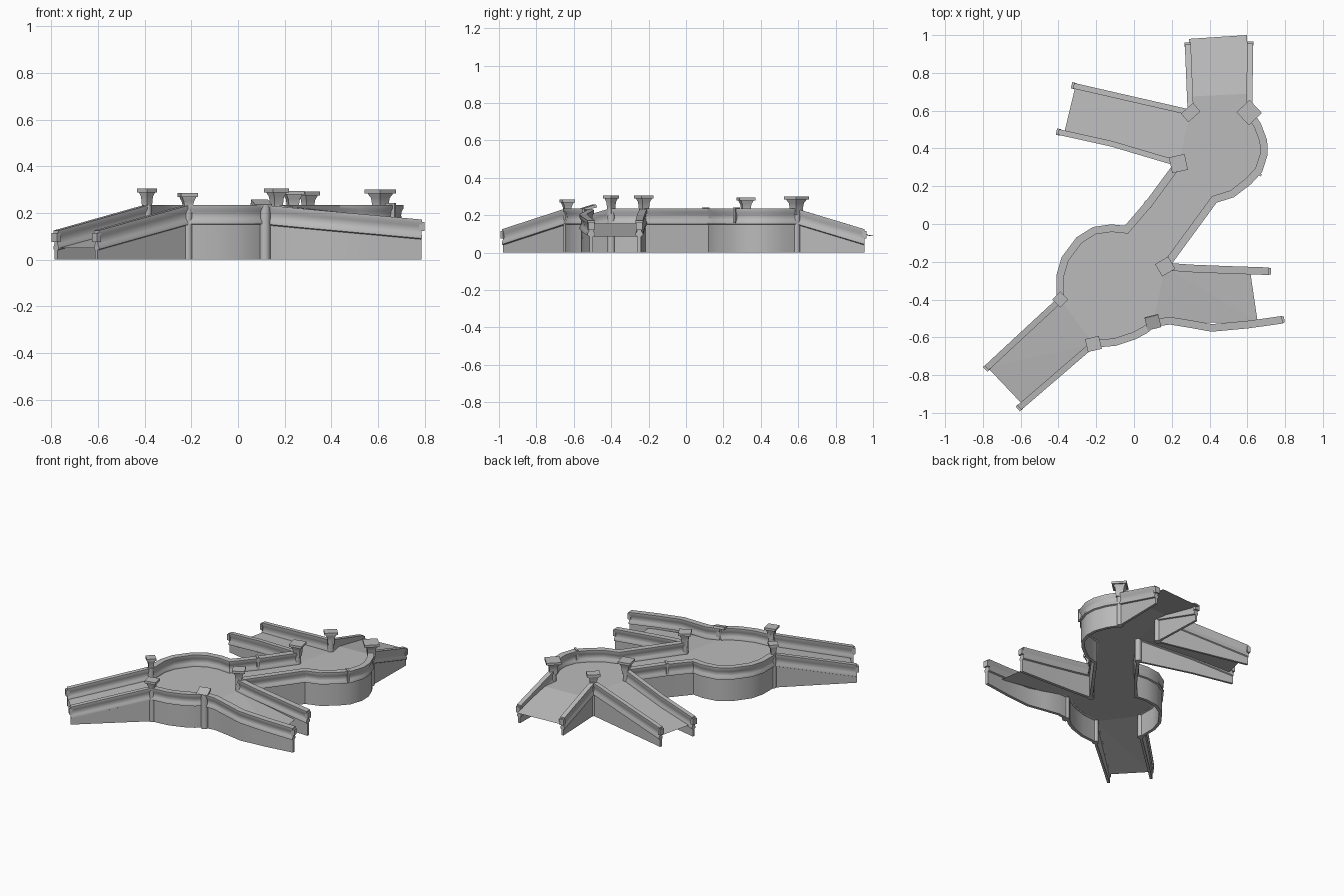
import bpy, bmesh, math
from mathutils import Vector, Matrix

cube = bpy.data.objects.get("Cube")
if cube:
    bpy.data.objects.remove(cube, do_unlink=True)

GREY = (0.5, 0.5, 0.5, 1)
stone = bpy.data.materials.new("grey_stone")
stone.use_nodes = True
stone.diffuse_color = GREY
stone.node_tree.nodes["Principled BSDF"].inputs["Base Color"].default_value = GREY

DECK = 0.155


def finish(name, bm, smooth=True):
    mesh = bpy.data.meshes.new(name)
    bmesh.ops.recalc_face_normals(bm, faces=bm.faces)
    bm.to_mesh(mesh)
    bm.free()
    mesh.materials.append(stone)
    obj = bpy.data.objects.new(name, mesh)
    bpy.context.collection.objects.link(obj)
    if smooth:
        bpy.ops.object.select_all(action='DESELECT')
        obj.select_set(True)
        bpy.context.view_layer.objects.active = obj
        bpy.ops.object.shade_smooth_by_angle(angle=math.radians(35))
    return obj


def sheet(name, points):
    bm = bmesh.new()
    face = bm.faces.new([bm.verts.new(p) for p in points])
    bmesh.ops.triangulate(bm, faces=[face])
    for f in bm.faces:
        f.normal_update()
    obj = finish(name, bm, False)
    if obj.data.polygons[0].normal.z < 0:
        obj.data.flip_normals()


# Wall section: plain base, ledge, cove and top rail
HALF = [(.010, 0), (.010, .15), (.020, .154), (.020, .165), (.013, .176),
        (.011, .19), (.013, .206), (.020, .218), (.020, .235)]
SECTION = HALF + [(-u, z) for u, z in reversed(HALF)]


def wall(name, path, drop=0.0, scale=1.0):
    """Sweep the wall section along a path; the top falls by drop, the foot stays level."""
    pts = [Vector(p) for p in path]
    lengths = [0]
    for a, b in zip(pts, pts[1:]):
        lengths.append(lengths[-1] + (b - a).length)
    bm = bmesh.new()
    rings = []
    for i, p in enumerate(pts):
        before = (p - pts[i - 1]).normalized() if i else (pts[1] - p).normalized()
        after = (pts[i + 1] - p).normalized() if i < len(pts) - 1 else before
        t = (before + after).normalized()
        side = Vector((-t.y, t.x)) / max(t.dot(after), 0.6) * scale
        fall = drop * lengths[i] / lengths[-1]
        rings.append([bm.verts.new((p.x + side.x * u, p.y + side.y * u, z - fall if z else 0))
                      for u, z in SECTION])
    n = len(SECTION)
    for r, s in zip(rings, rings[1:]):
        for k in range(n):
            bm.faces.new((r[k], r[(k + 1) % n], s[(k + 1) % n], s[k]))
    bm.faces.new(rings[0])
    bm.faces.new(rings[-1])
    finish(name, bm)


def block(name, loc, size, turn=0.0, tilt=0.0):
    bm = bmesh.new()
    bmesh.ops.create_cube(bm, size=1, matrix=Matrix.Translation(loc)
                          @ Matrix.Rotation(turn, 4, 'Z') @ Matrix.Rotation(tilt, 4, 'X')
                          @ Matrix.Diagonal((*size, 1)))
    finish(name, bm, False)


def column(name, loc, radius=0.021, top=0.235):
    bm = bmesh.new()
    bmesh.ops.create_cone(bm, cap_ends=True, segments=12, radius1=radius, radius2=radius,
                          depth=top, matrix=Matrix.Translation((*loc, top / 2)))
    finish(name, bm)


def pillar(name, loc, top, width, depth, turn):
    """Round column with a flared square capital."""
    column(name + "_column", loc)
    bm = bmesh.new()
    levels = [(.205, .50), (.235, .52), (top - .035, .60), (top - .022, .76),
              (top - .016, .80), (top - .016, 1), (top, 1)]
    spin = Matrix.Rotation(math.radians(turn), 2)
    rings = []
    for z, s in levels:
        corners = [spin @ Vector((sx * width * s / 2, sy * depth * s / 2))
                   for sx, sy in ((-1, -1), (1, -1), (1, 1), (-1, 1))]
        rings.append([bm.verts.new((loc[0] + c.x, loc[1] + c.y, z)) for c in corners])
    for r, s in zip(rings, rings[1:]):
        for k in range(4):
            bm.faces.new((r[k], r[(k + 1) % 4], s[(k + 1) % 4], s[k]))
    bm.faces.new(rings[0])
    bm.faces.new(rings[-1])
    finish(name + "_capital", bm)


# Pillar positions
NE, NW, W = (.61, .59), (.30, .59), (.235, .32)
E, SE, S, SW = (.165, -.225), (.10, -.525), (-.215, -.635), (-.39, -.40)

# Level walls around the winding deck
east = [NE, (.655, .52), (.685, .44), (.688, .37), (.66, .285), (.605, .225),
        (.52, .16), (.425, .13), E]
south = [SE, (.06, -.56), (0, -.592), (-.10, -.625), S]
west = [SW, (-.39, -.27), (-.365, -.185), (-.29, -.085), (-.21, -.035),
        (-.12, -.022), (-.04, -.03), (.08, .11), W]
wall("east_wall", east)
wall("south_wall", south)
wall("west_wall", west)

# Deck, with a level lip leading to the back ramp
LIP_R, LIP_L = (.61, .69), (.297, .675)
sheet("deck", [(x, y, DECK) for x, y in east + south + west + [NW, LIP_L, LIP_R]])

# Ramps: name, deck edge, low edge, low height, two wall paths, wall drop, wall scale
ramps = [
    ("front_ramp", (SW, S), ((-.775, -.76), (-.595, -.95)), .05,
     ([SW, (-.78, -.762)], [S, (-.607, -.972)]), .11, .8),
    ("side_ramp", (E, SE), ((.615, -.25), (.655, -.52)), .085,
     ([E, (.30, -.235), (.50, -.243), (.715, -.25)],
      [SE, (.19, -.512), (.30, -.53), (.41, -.55), (.60, -.533), (.785, -.507)]), .063, 1),
    ("left_ramp", (NW, W), ((-.31, .73), (-.37, .48)), .07,
     ([NW, (-.32, .732)], [W, (-.12, .425), (-.40, .487)]), .10, .75),
    ("back_ramp", (LIP_L, LIP_R), ((.29, .98), (.597, 1.0)), .09,
     ([NW, (.285, .95)], [NE, (.615, .955)]), .11, .8),
]
for name, (a, b), (c, d), low, paths, drop, scale in ramps:
    sheet(name, [(*a, DECK), (*b, DECK), (*d, low), (*c, low)])
    for i, path in enumerate(paths):
        wall(f"{name}_wall_{i + 1}", path, drop, scale)
        # Small end stop on the rail
        (x0, y0), (x, y) = path[-2:]
        block(f"{name}_end_stop_{i + 1}", (x, y, .205 - drop), (.022, .034, .04),
              math.atan2(y - y0, x - x0))

# Pillars with capitals
pillar("north_east_pillar", NE, .30, .095, .095, 43)
pillar("north_west_pillar", NW, .292, .085, .06, 41)
pillar("west_pillar", W, .295, .085, .085, 12)
pillar("east_pillar", E, .305, .08, .075, 30)
pillar("south_pillar", S, .285, .075, .07, 13)
pillar("south_west_pillar", SW, .305, .06, .06, 45)

# Broken pillar with a tilted slab
column("broken_pillar", (.115, -.53), .024)
block("broken_pillar_slab", (.10, -.52, .24), (.075, .07, .016), .25, .3)

# Joint posts on the long walls
for name, loc, turn in (("west_joint", (.075, .105), .85), ("east_joint", (.655, .27), .95)):
    block(name, (*loc, .2), (.014, .046, .085), turn)
